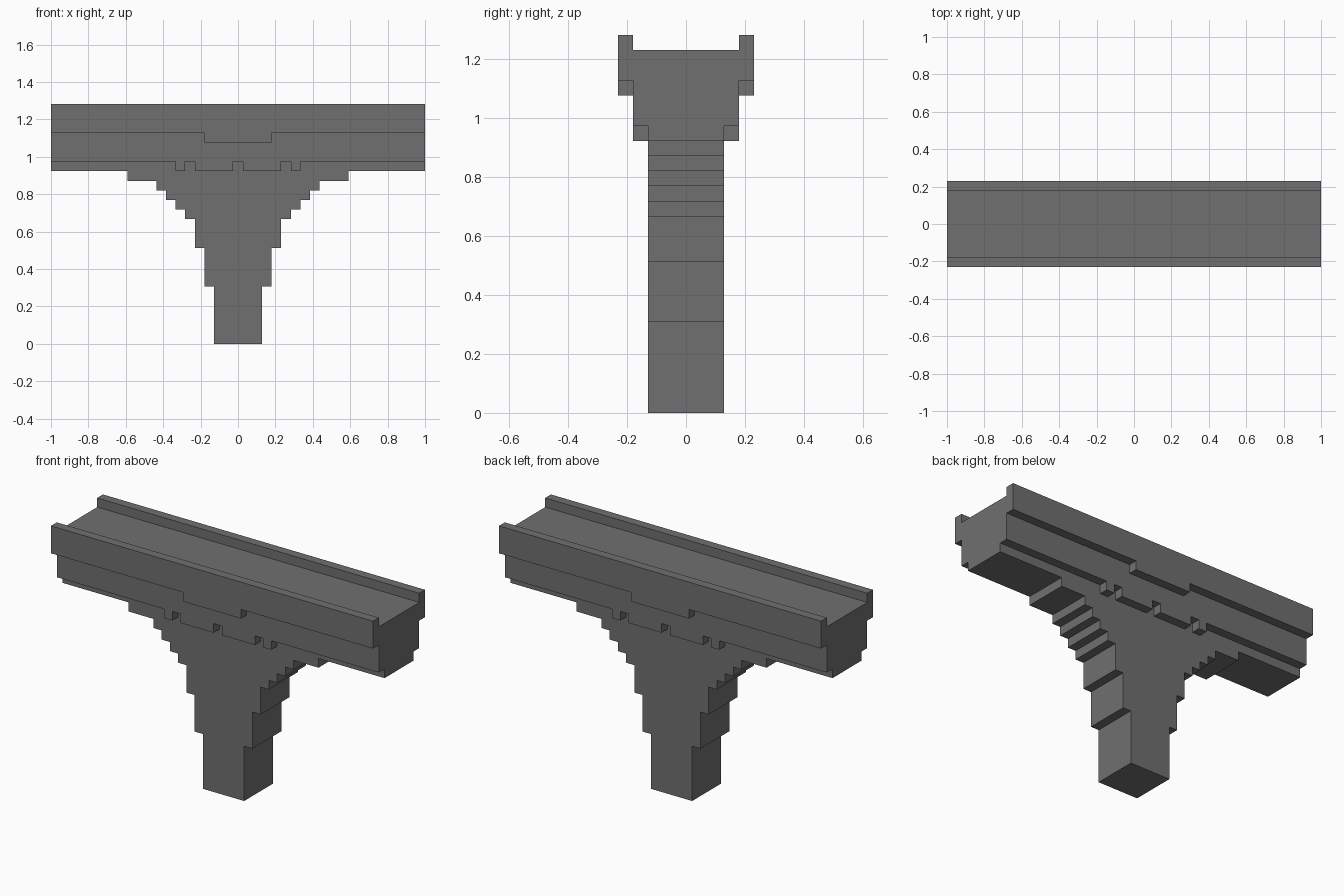
import bpy
import bmesh
from mathutils import Vector

U = 2 / 39  # one block of the stepped grid

if "Cube" in bpy.data.objects:
    bpy.data.objects.remove(bpy.data.objects["Cube"], do_unlink=True)

stone = bpy.data.materials.new("dark_grey_stone")
stone.use_nodes = True
GREY = (0.16, 0.16, 0.16, 1)
stone.diffuse_color = GREY
stone.node_tree.nodes["Principled BSDF"].inputs["Base Color"].default_value = GREY


def extrude(name, half, axis, lo, hi):
    """Mirror a half profile of (offset, z) blocks and extrude it along x or y."""
    outline = half + [(-a, z) for a, z in reversed(half)]
    bm = bmesh.new()

    def place(a, z, depth):
        return Vector((depth, a, z) if axis == "x" else (a, depth, z)) * U

    face = bm.faces.new([bm.verts.new(place(a, z, lo)) for a, z in outline])
    moved = bmesh.ops.extrude_face_region(bm, geom=[face])["geom"]
    verts = [v for v in moved if isinstance(v, bmesh.types.BMVert)]
    bmesh.ops.translate(bm, verts=verts, vec=place(0, 0, hi - lo))
    bmesh.ops.recalc_face_normals(bm, faces=bm.faces)
    return finish(name, bm)


def box(name, x0, x1, y0, y1, z0, z1):
    bm = bmesh.new()
    bmesh.ops.create_cube(bm, size=1)
    for v in bm.verts:
        v.co = Vector((x1 if v.co.x > 0 else x0,
                       y1 if v.co.y > 0 else y0,
                       z1 if v.co.z > 0 else z0)) * U
    return finish(name, bm)


def finish(name, bm):
    mesh = bpy.data.meshes.new(name)
    bm.to_mesh(mesh)
    bm.free()
    mesh.materials.append(stone)
    obj = bpy.data.objects.new(name, mesh)
    bpy.context.collection.objects.link(obj)
    return obj


# Stepped pier, flaring out to the full-length underside: (half width, top)
steps = [(2.5, 6), (3.5, 10), (4.5, 13), (5.5, 14), (6.5, 15),
         (7.5, 16), (8.5, 17), (11.5, 18), (19.5, 19)]
profile, bottom = [], 0
for width, top in steps:
    profile += [(width, bottom), (width, top)]
    bottom = top
extrude("stepped_pier", profile, "y", -2.5, 2.5)

# Bridge deck with raised parapets
deck = [(3.5, 19), (3.5, 22), (4.5, 22), (4.5, 25), (3.5, 25), (3.5, 24)]
extrude("bridge_deck", deck, "x", -19.5, 19.5)

# Corbels and parapet drops on front and back
for side, y in (("front", -1), ("back", 1)):
    inner, mid, outer = 2.5 * y, 3.5 * y, 4.5 * y
    box(side + "_parapet_drop", -3.5, 3.5, min(mid, outer), max(mid, outer), 21, 22)
    for hand, x in (("right", -1), ("left", 1)):
        for kind, a, b in (("wide", 0.5, 4.5), ("narrow", 5.5, 6.5)):
            box(f"{side}_{hand}_{kind}_corbel", min(a * x, b * x), max(a * x, b * x),
                min(inner, mid), max(inner, mid), 18, 19)
